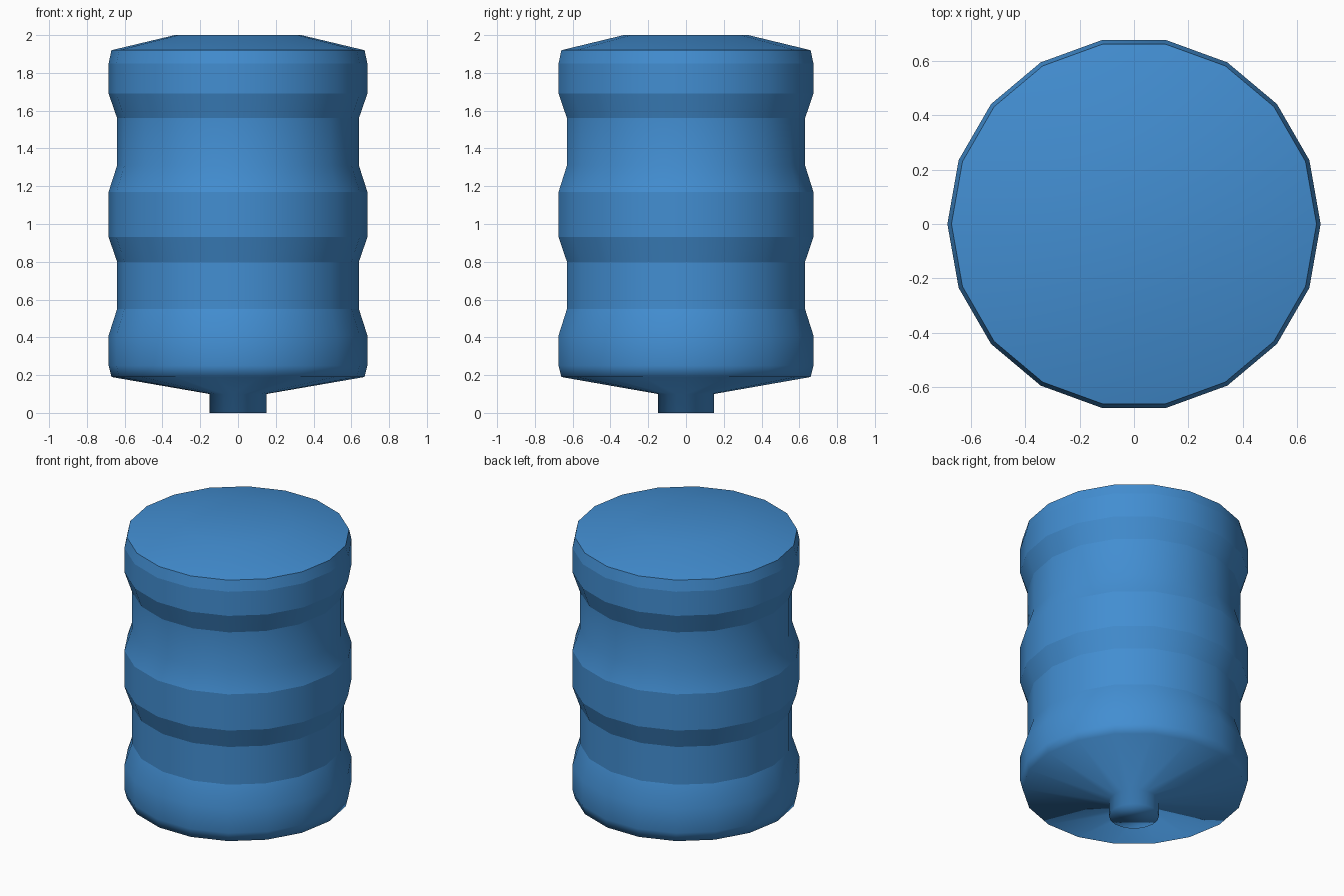
import bpy, bmesh, math

if "Cube" in bpy.data.objects:
    bpy.data.objects.remove(bpy.data.objects["Cube"])

SIDES = 18

# Barrel profile from spout to lid: (radius, height, hard ring?)
PROFILE = [
    (0.15, 0.00, False), (0.15, 0.10, False),    # spout
    (0.67, 0.19, False), (0.685, 0.25, False),   # shallow funnel and lower rim
    (0.685, 0.41, False), (0.64, 0.55, True),    # lower band
    (0.64, 0.80, True), (0.685, 0.93, True),
    (0.685, 1.17, True), (0.64, 1.31, False),    # middle band
    (0.64, 1.56, True), (0.685, 1.69, True),
    (0.685, 1.85, True), (0.67, 1.92, True),     # upper band and top rim
    (0.335, 2.00, False),                        # domed lid
]


def lathe(name, profile, sides):
    bm = bmesh.new()
    rings = []
    for r, z, _ in profile:
        rings.append([bm.verts.new((r * math.cos(2 * math.pi * i / sides),
                                    r * math.sin(2 * math.pi * i / sides), z))
                      for i in range(sides)])
    for low, high in zip(rings, rings[1:]):
        for i in range(sides):
            j = (i + 1) % sides
            bm.faces.new((low[i], low[j], high[j], high[i]))
    bm.faces.new(rings[0][::-1])
    bm.faces.new(rings[-1])
    for f in bm.faces:
        f.smooth = True
    # Keep the chosen rings crisp
    for ring, (_, _, hard) in zip(rings, profile):
        if hard:
            for i in range(sides):
                bm.edges.get((ring[i], ring[(i + 1) % sides])).smooth = False
    mesh = bpy.data.meshes.new(name)
    bm.to_mesh(mesh)
    bm.free()
    obj = bpy.data.objects.new(name, mesh)
    bpy.context.collection.objects.link(obj)
    return obj


barrel = lathe("ribbed_barrel", PROFILE, SIDES)

blue = bpy.data.materials.new("blue_plastic")
blue.diffuse_color = (0.055, 0.27, 0.64, 1)
blue.use_nodes = True
blue.node_tree.nodes["Principled BSDF"].inputs["Base Color"].default_value = blue.diffuse_color
barrel.data.materials.append(blue)
